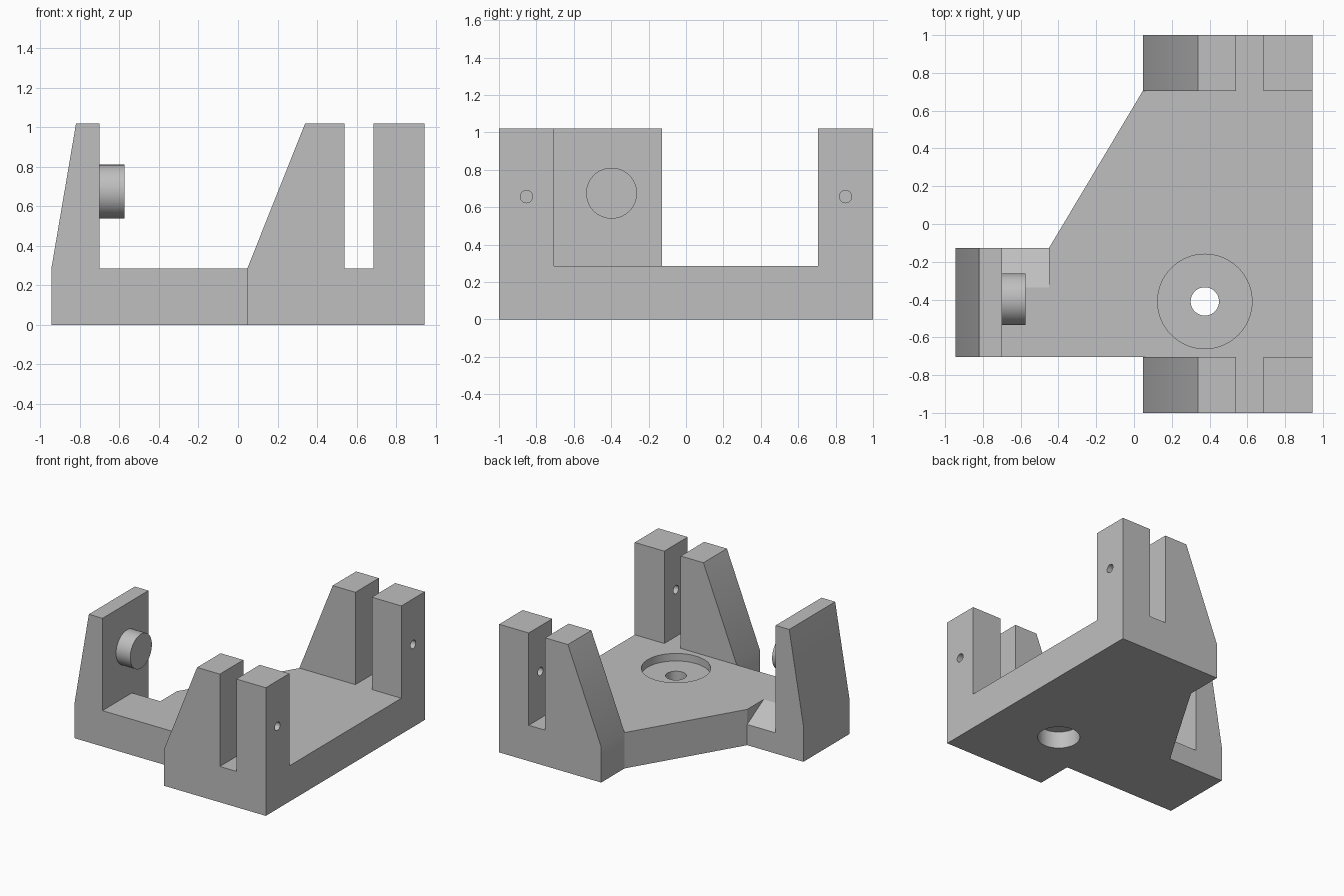
import bpy, bmesh, math
from mathutils import Matrix, Vector

default = bpy.data.objects.get("Cube")
if default:
    bpy.data.objects.remove(default)

grey = bpy.data.materials.new("light grey")
grey.use_nodes = True
grey.diffuse_color = (0.52, 0.52, 0.52, 1)
grey.node_tree.nodes["Principled BSDF"].inputs["Base Color"].default_value = (0.52, 0.52, 0.52, 1)


def add_object(name, bm):
    bmesh.ops.recalc_face_normals(bm, faces=bm.faces)
    mesh = bpy.data.meshes.new(name)
    bm.to_mesh(mesh)
    bm.free()
    mesh.materials.append(grey)
    obj = bpy.data.objects.new(name, mesh)
    bpy.context.collection.objects.link(obj)
    return obj


def prism(name, outline, depth):
    """Extrude a closed outline of 3D points along a vector."""
    bm = bmesh.new()
    face = bm.faces.new([bm.verts.new(p) for p in outline])
    ext = bmesh.ops.extrude_face_region(bm, geom=[face])
    verts = [g for g in ext["geom"] if isinstance(g, bmesh.types.BMVert)]
    bmesh.ops.translate(bm, verts=verts, vec=Vector(depth))
    return add_object(name, bm)


def side_prism(name, profile, y0, y1):
    return prism(name, [(x, y0, z) for x, z in profile], (0, y1 - y0, 0))


def cylinder(name, radius, start, end, segments=64):
    start, end = Vector(start), Vector(end)
    axis = end - start
    turn = Vector((0, 0, 1)).rotation_difference(axis).to_matrix().to_4x4()
    bm = bmesh.new()
    bmesh.ops.create_cone(bm, cap_ends=True, segments=segments, radius1=radius, radius2=radius,
                          depth=axis.length, matrix=Matrix.Translation((start + end) / 2) @ turn)
    return add_object(name, bm)


def combine(target, tool, operation):
    """Apply a boolean and discard the tool object."""
    mod = target.modifiers.new("boolean", 'BOOLEAN')
    mod.operation, mod.solver, mod.object = operation, 'EXACT', tool
    tool.hide_render = True
    bpy.context.view_layer.update()
    result = target.evaluated_get(bpy.context.evaluated_depsgraph_get())
    mesh = bpy.data.meshes.new_from_object(result)
    target.modifiers.clear()
    target.data = mesh
    bpy.data.objects.remove(tool)


def shade(obj):
    bpy.ops.object.select_all(action='DESELECT')
    obj.select_set(True)
    bpy.context.view_layer.objects.active = obj
    bpy.ops.object.shade_smooth_by_angle(angle=math.radians(25))


END, TOP, FLOOR = 0.945, 1.02, 0.285
INNER, ARM = 0.705, -0.127
TOWER_X, POST_X, NECK_X = 0.047, -0.7, -0.45

# Flat base with one slanted edge and a narrow arm
plan = [(-END, -INNER), (END, -INNER), (END, INNER), (TOWER_X, INNER), (NECK_X, ARM), (-END, ARM)]
body = prism("bracket_body", [(x, y, 0) for x, y in plan], (0, 0, FLOOR))

# Pair of slotted towers
tower = [(TOWER_X, 0), (TOWER_X, FLOOR), (0.34, TOP), (0.54, TOP), (0.54, FLOOR),
         (0.685, FLOOR), (0.685, TOP), (END, TOP), (END, 0)]
for side in (-1, 1):
    combine(body, side_prism("slotted_tower", tower, side * INNER, side), 'UNION')

# Upright post at the end of the arm
post = [(-END, 0), (-END, FLOOR), (-0.82, TOP), (POST_X, TOP), (POST_X, 0)]
combine(body, side_prism("arm_post", post, -INNER, ARM), 'UNION')

# Sloped relief between post and slanted edge
drop = math.tan(math.radians(30))
y_fold, y_out = -0.335, 0.05
relief = [(POST_X, y_fold, FLOOR), (POST_X, y_out, FLOOR - drop * (y_out - y_fold)),
          (POST_X, y_out, 0.5), (POST_X, y_fold, 0.5)]
combine(body, prism("relief_cutter", relief, (NECK_X - POST_X, 0, 0)), 'DIFFERENCE')

# Stepped vertical bore: wide recess above, neck, recess below
bx, by = 0.375, -0.41
for radius, low, high in ((0.25, 0.225, 0.5), (0.075, -0.1, 0.4), (0.155, -0.1, 0.135)):
    combine(body, cylinder("bore_cutter", radius, (bx, by, low), (bx, by, high)), 'DIFFERENCE')

# Pin holes through the outer uprights
for side in (-1, 1):
    y = side * 0.853
    combine(body, cylinder("pin_cutter", 0.033, (0.6, y, 0.657), (1.1, y, 0.657), 32), 'DIFFERENCE')

# Clean up coplanar seams
bm = bmesh.new()
bm.from_mesh(body.data)
bmesh.ops.remove_doubles(bm, verts=bm.verts, dist=0.0001)
bmesh.ops.dissolve_limit(bm, angle_limit=math.radians(1), verts=bm.verts, edges=bm.edges)
bm.to_mesh(body.data)
bm.free()
shade(body)

# Round peg on the post
shade(cylinder("round_peg", 0.136, (POST_X, -0.398, 0.675), (-0.575, -0.398, 0.675)))
